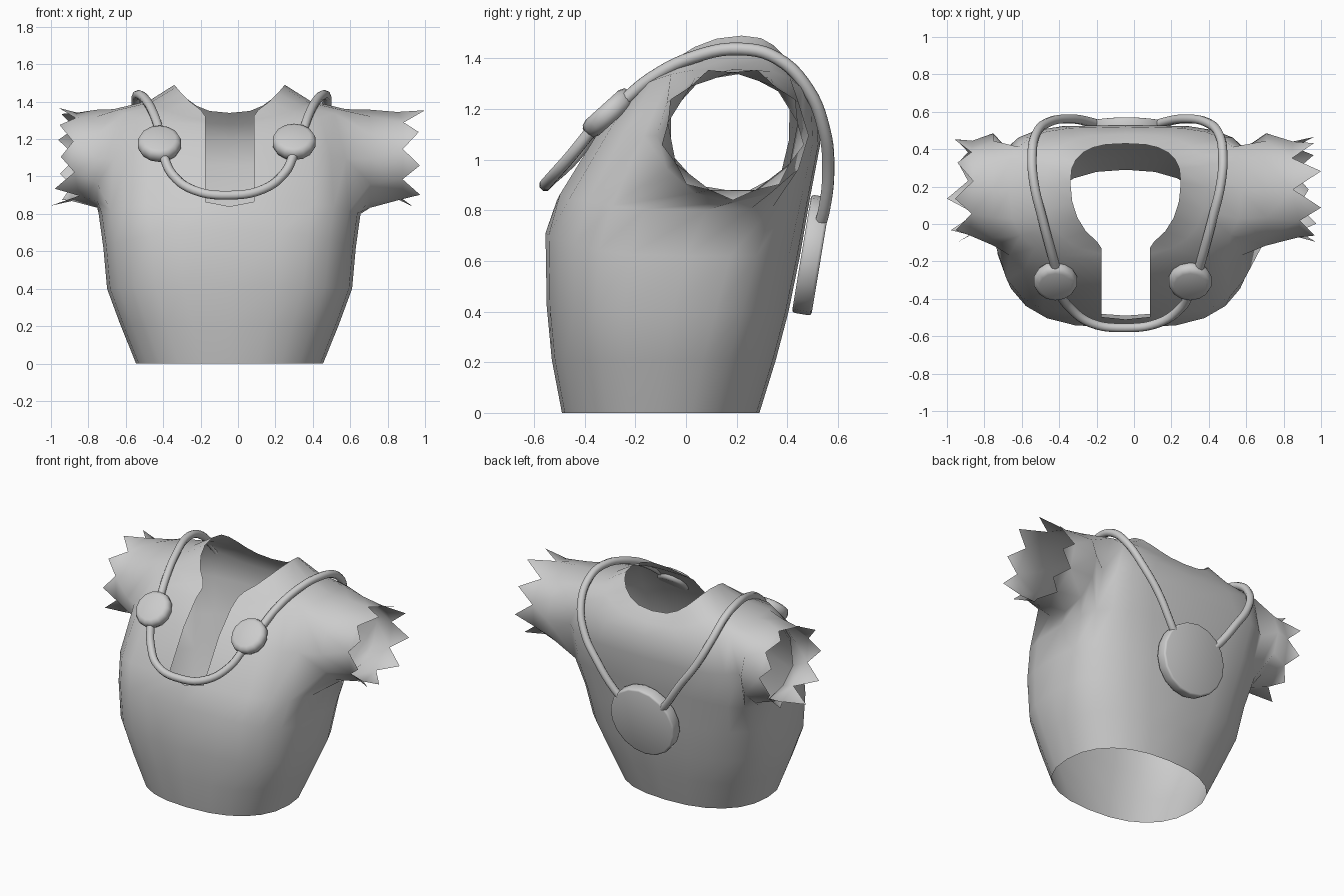
import bpy, bmesh, random
from math import sin, cos, pi, radians
from mathutils import Vector

if "Cube" in bpy.data.objects:
    bpy.data.objects.remove(bpy.data.objects["Cube"])

random.seed(4)
CX = -0.045          # symmetry plane of the garment
N = 24               # columns round the torso (0 = front, 6 = right, 12 = back)


def spow(v, p):
    return (1 if v >= 0 else -1) * abs(v) ** p


# ---- shirt: torso rings (half width, y front/side/back, z front/side/back,
#      squareness of front and back)
RINGS = [
    (0.50, -0.49, -0.10, 0.29, 0.00, 0.00, 0.00, 0.86, 0.86),
    (0.585, -0.53, -0.08, 0.355, 0.21, 0.21, 0.21, 0.80, 0.80),
    (0.655, -0.55, -0.05, 0.405, 0.42, 0.40, 0.40, 0.72, 0.74),
    (0.675, -0.555, 0.00, 0.45, 0.71, 0.62, 0.62, 0.68, 0.70),
    (0.70, -0.51, 0.08, 0.49, 0.87, 0.80, 0.85, 0.66, 0.64),
    (0.685, -0.34, 0.12, 0.53, 1.14, 1.08, 1.06, 0.68, 0.52),
    (0.62, -0.21, 0.18, 0.52, 1.27, 1.36, 1.20, 0.70, 0.55),
    (0.43, -0.17, 0.20, 0.48, 1.295, 1.405, 1.28, 0.80, 0.68),
    (0.295, -0.14, 0.22, 0.43, 1.31, 1.49, 1.34, 0.95, 0.75),
]
bm = bmesh.new()
grid = []
for r, (a, yf, ys, yb, zf, zs, zb, pf, pb) in enumerate(RINGS):
    row = []
    for i in range(N):
        t = 2 * pi * i / N
        s = -cos(t)
        p = pb if s > 0 else pf
        x = a * spow(sin(t), p)
        y = ys + ((yb - ys) if s > 0 else (ys - yf)) * spow(s, p)
        z = zs + ((zb if s > 0 else zf) - zs) * s * s
        if r >= 4 and i in (1, N - 1):      # straight edges of the neck slot
            x = 0.13 if i == 1 else -0.13
        if r == 4 and i == 0:
            z -= 0.03
        row.append(bm.verts.new((CX + x, y, z)))
    grid.append(row)


def is_hole(r, i):
    slot = r >= 4 and i in (0, N - 1)
    arm = r in (4, 5) and (4 <= i < 8 or 16 <= i < 20)
    return slot or arm


for r in range(len(RINGS) - 1):
    for i in range(N):
        j = (i + 1) % N
        if not is_hole(r, i):
            bm.faces.new((grid[r][i], grid[r][j], grid[r + 1][j], grid[r + 1][i]))


def ring(count, x, y, z, ry, rz, jitter=0.0, phase=0.0):
    out = []
    for k in range(count):
        t = 2 * pi * (k + phase) / count
        out.append(bm.verts.new((x + random.uniform(-jitter, jitter),
                                 y + ry * cos(t), z + rz * sin(t))))
    return out


# sleeves: bridge each armhole to a round sleeve, ending in torn points
TEARS = 9
for side in (1, -1):
    def col(i):
        return i if side == 1 else N - i
    hole = [grid[5][col(8)]] + [grid[6][col(i)] for i in (8, 7, 6, 5, 4)]
    hole += [grid[5][col(4)]] + [grid[4][col(i)] for i in (4, 5, 6, 7, 8)]
    mid = ring(12, side * 0.73 + CX / 2, 0.185, 1.095, 0.30, 0.262)
    for k in range(12):
        m = (k + 1) % 12
        bm.faces.new((hole[k], hole[m], mid[m], mid[k]))
    phase = 0.25 if side == 1 else 0.0
    end = ring(TEARS, side * 0.865, 0.185, 1.105, 0.26, 0.24, 0.025, phase)
    edges = [bm.edges.get((mid[k], mid[(k + 1) % 12])) for k in range(12)]
    edges += [bm.edges.new((end[k], end[(k + 1) % TEARS])) for k in range(TEARS)]
    bmesh.ops.bridge_loops(bm, edges=edges)
    for k in range(TEARS):
        t = 2 * pi * (k + phase + 0.5) / TEARS
        longest = sin(t) * side > 0.9       # top point on the right, bottom on the left
        x = side * (1.0 if longest else random.uniform(0.93, 0.98))
        tip = bm.verts.new((x, 0.185 + 0.285 * cos(t), 1.105 + 0.265 * sin(t)))
        bm.faces.new((end[k], end[(k + 1) % TEARS], tip))

bmesh.ops.delete(bm, geom=[v for v in bm.verts if not v.link_faces], context='VERTS')
bmesh.ops.recalc_face_normals(bm, faces=bm.faces)
for f in bm.faces:
    f.smooth = True
me = bpy.data.meshes.new("torn_shirt")
bm.to_mesh(me)
bm.free()
bpy.context.collection.objects.link(bpy.data.objects.new("torn_shirt", me))


# ---- necklace cord: round tubes through a few points
def cord(name, pts):
    cu = bpy.data.curves.new(name, 'CURVE')
    cu.dimensions = '3D'
    cu.bevel_depth = 0.025
    cu.bevel_resolution = 2
    cu.resolution_u = 5
    cu.use_fill_caps = True
    sp = cu.splines.new('BEZIER')
    sp.bezier_points.add(len(pts) - 1)
    for b, q in zip(sp.bezier_points, pts):
        b.co = Vector(q)
        b.handle_left_type = b.handle_right_type = 'AUTO'
    bpy.context.collection.objects.link(bpy.data.objects.new(name, cu))


cord("front_cord", [(-0.40, -0.37, 1.11), (-0.35, -0.44, 1.01), (-0.23, -0.53, 0.925),
                    (-0.05, -0.555, 0.90), (0.13, -0.53, 0.93), (0.25, -0.45, 1.02),
                    (0.30, -0.37, 1.12)])
SIDE = [(0.38, -0.25, 1.23), (0.41, -0.14, 1.32), (0.455, 0.03, 1.405), (0.50, 0.22, 1.437),
        (0.51, 0.36, 1.40), (0.49, 0.48, 1.28), (0.42, 0.545, 1.12), (0.31, 0.562, 0.96),
        (0.20, 0.545, 0.80), (0.14, 0.525, 0.73)]
for name, s in (("right_cord", 1), ("left_cord", -1)):
    cord(name, [(-0.035 + s * x, y, z) for x, y, z in SIDE])


# ---- discs strung on the cord
def disc(name, loc, rx, ry, depth, tilt, sides, rim):
    bpy.ops.mesh.primitive_cylinder_add(vertices=sides, radius=1, depth=1, location=loc,
                                        rotation=(radians(tilt), 0, 0))
    ob = bpy.context.object
    ob.name = name
    for v in ob.data.vertices:
        v.co = (v.co.x * rx, v.co.y * ry, v.co.z * depth)
    bev = ob.modifiers.new("rounded_rim", 'BEVEL')
    bev.width = rim
    bev.segments = 2
    bev.limit_method = 'ANGLE'
    bev.angle_limit = radians(50)
    for f in ob.data.polygons:
        f.use_smooth = True


disc("left_front_disc", (-0.42, -0.305, 1.175), 0.117, 0.120, 0.08, 42, 14, 0.03)
disc("right_front_disc", (0.30, -0.305, 1.185), 0.117, 0.120, 0.08, 42, 14, 0.03)
disc("back_disc", (-0.04, 0.495, 0.623), 0.238, 0.236, 0.078, -99.4, 18, 0.012)
